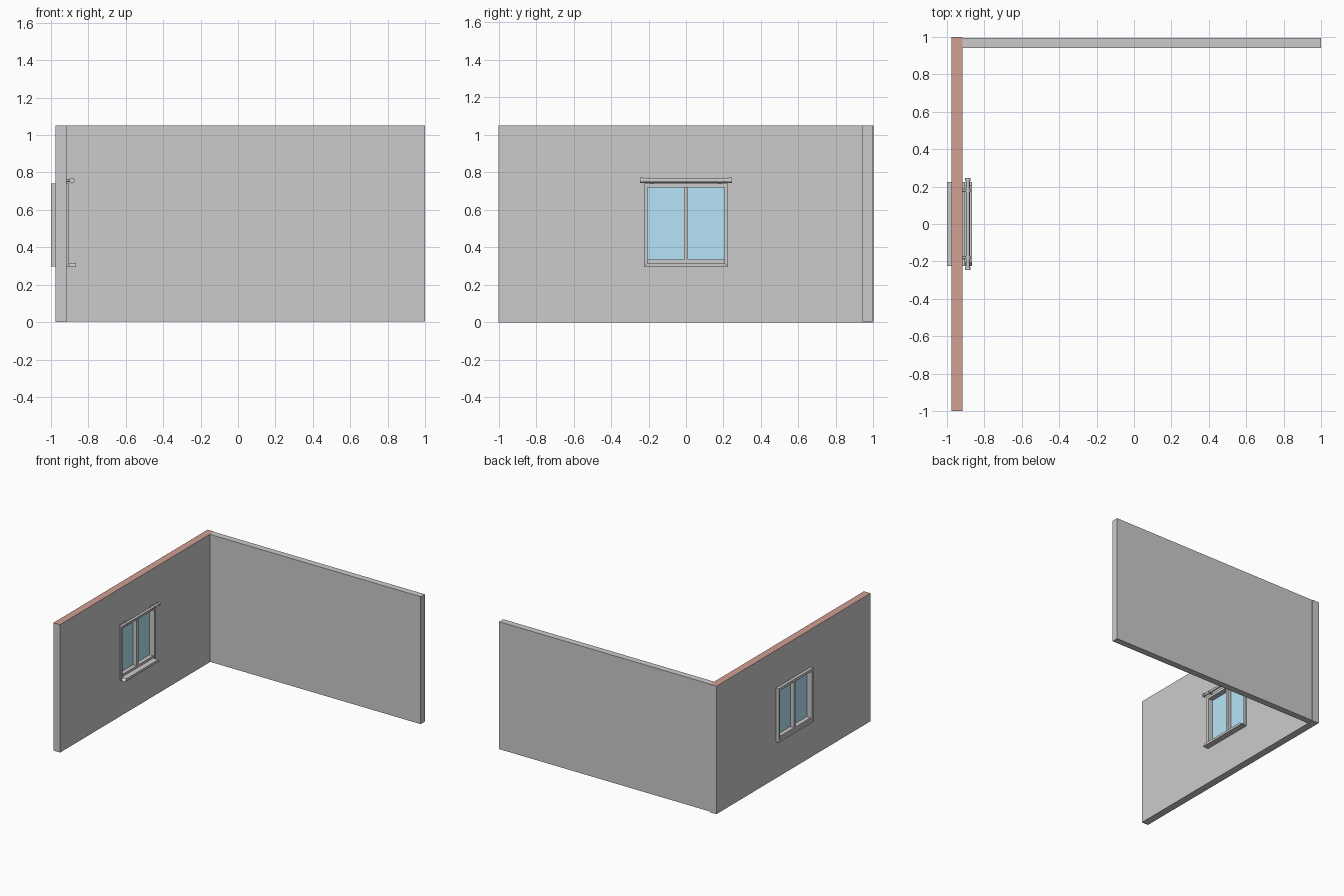
import bpy, bmesh
from math import pi
from mathutils import Matrix

if "Cube" in bpy.data.objects:
    bpy.data.objects.remove(bpy.data.objects["Cube"])


def finish(name, bm, color=None):
    bmesh.ops.recalc_face_normals(bm, faces=bm.faces[:])
    me = bpy.data.meshes.new(name)
    bm.to_mesh(me)
    bm.free()
    ob = bpy.data.objects.new(name, me)
    bpy.context.collection.objects.link(ob)
    if color:
        me.materials.append(material(name, color))
    return ob


def material(name, color):
    mat = bpy.data.materials.new(name + "_colour")
    mat.diffuse_color = (*color, 1)
    mat.use_nodes = True
    mat.node_tree.nodes["Principled BSDF"].inputs["Base Color"].default_value = mat.diffuse_color
    return mat


def box(name, x, y, z, color=None):
    bm = bmesh.new()
    size = [b - a for a, b in (x, y, z)]
    mid = [(a + b) / 2 for a, b in (x, y, z)]
    bmesh.ops.create_cube(bm, size=1, matrix=Matrix.Translation(mid) @ Matrix.Diagonal((*size, 1)))
    return finish(name, bm, color)


def rect(y, z):
    return [(y[0], z[0]), (y[1], z[0]), (y[1], z[1]), (y[0], z[1])]


def ring(name, x, outer, inner):
    """Rectangular frame in the yz plane with mitred corners, between two x values."""
    bm = bmesh.new()
    loops = [[bm.verts.new((px, *p)) for p in loop]
             for px, loop in ((x[0], outer), (x[1], outer), (x[1], inner), (x[0], inner))]
    for a, b in zip(loops, loops[1:] + loops[:1]):
        for i in range(4):
            j = (i + 1) % 4
            bm.faces.new((a[i], a[j], b[j], b[i]))
    return finish(name, bm)


def cylinder(name, center, radius, length, axis='Y', sides=24):
    bm = bmesh.new()
    turn = Matrix.Rotation(pi / 2, 4, 'X' if axis == 'Y' else 'Y')
    bmesh.ops.create_cone(bm, cap_ends=True, segments=sides, radius1=radius, radius2=radius,
                          depth=length, matrix=Matrix.Translation(center) @ turn)
    ob = finish(name, bm)
    bpy.ops.object.select_all(action='DESELECT')
    ob.select_set(True)
    bpy.context.view_layer.objects.active = ob
    bpy.ops.object.shade_smooth_by_angle()
    return ob


# Walls: the window wall has an opening and a brick-coloured top edge
opening = rect((-0.225, 0.225), (0.297, 0.741))
wall = ring("window_wall", (-0.976, -0.916), rect((-1, 1), (0, 1.05)), opening)
plaster = bpy.data.materials.new("plaster")
plaster.diffuse_color = (0.8, 0.8, 0.8, 1)
plaster.use_nodes = True
plaster.node_tree.nodes["Principled BSDF"].inputs["Base Color"].default_value = plaster.diffuse_color
wall.data.materials.append(plaster)
wall.data.materials.append(material("brick_edge", (0.64, 0.35, 0.29)))
for f in wall.data.polygons:
    if f.normal.z > 0.9 and f.center.z > 1:
        f.material_index = 1
box("back_wall", (-0.916, 1), (0.942, 0.995), (0.004, 1.05))

# Window frame, bottom rail and mullion
ring("window_frame", (-1, -0.903), opening, rect((-0.206, 0.206), (0.316, 0.719)))
box("bottom_rail", (-0.988, -0.913), (-0.206, 0.206), (0.316, 0.335))
box("mullion", (-0.988, -0.913), (-0.01, 0.01), (0.335, 0.719))

# Glass panes
for side, s in (("left", -1), ("right", 1)):
    box(side + "_glass", (-0.954, -0.946), sorted((s * 0.01, s * 0.206)), (0.335, 0.719),
        (0.47, 0.78, 0.93))

# Sill continues the mitred bottom of the frame into the room
bm = bmesh.new()
profile = [(-0.225, 0.297), (0.225, 0.297), (0.206, 0.316), (-0.206, 0.316)]
face = bm.faces.new([bm.verts.new((-0.903, *p)) for p in profile])
new = bmesh.ops.extrude_face_region(bm, geom=[face], use_keep_orig=True)["geom"]
bmesh.ops.translate(bm, vec=(0.036, 0, 0), verts=[v for v in new if isinstance(v, bmesh.types.BMVert)])
finish("window_sill", bm)

# Curtain rod with end caps, collars and wall brackets
rod_x, rod_z = -0.888, 0.757
cylinder("curtain_rod", (rod_x, 0, rod_z), 0.010, 0.47)
for side, s in (("left", -1), ("right", 1)):
    cylinder(side + "_end_cap", (rod_x, s * 0.237, rod_z), 0.015, 0.016)
    cylinder(side + "_rod_collar", (rod_x, s * 0.18, rod_z), 0.013, 0.018)
    cylinder(side + "_rod_bracket", (-0.904, s * 0.18, rod_z), 0.007, 0.026, 'X', 16)
